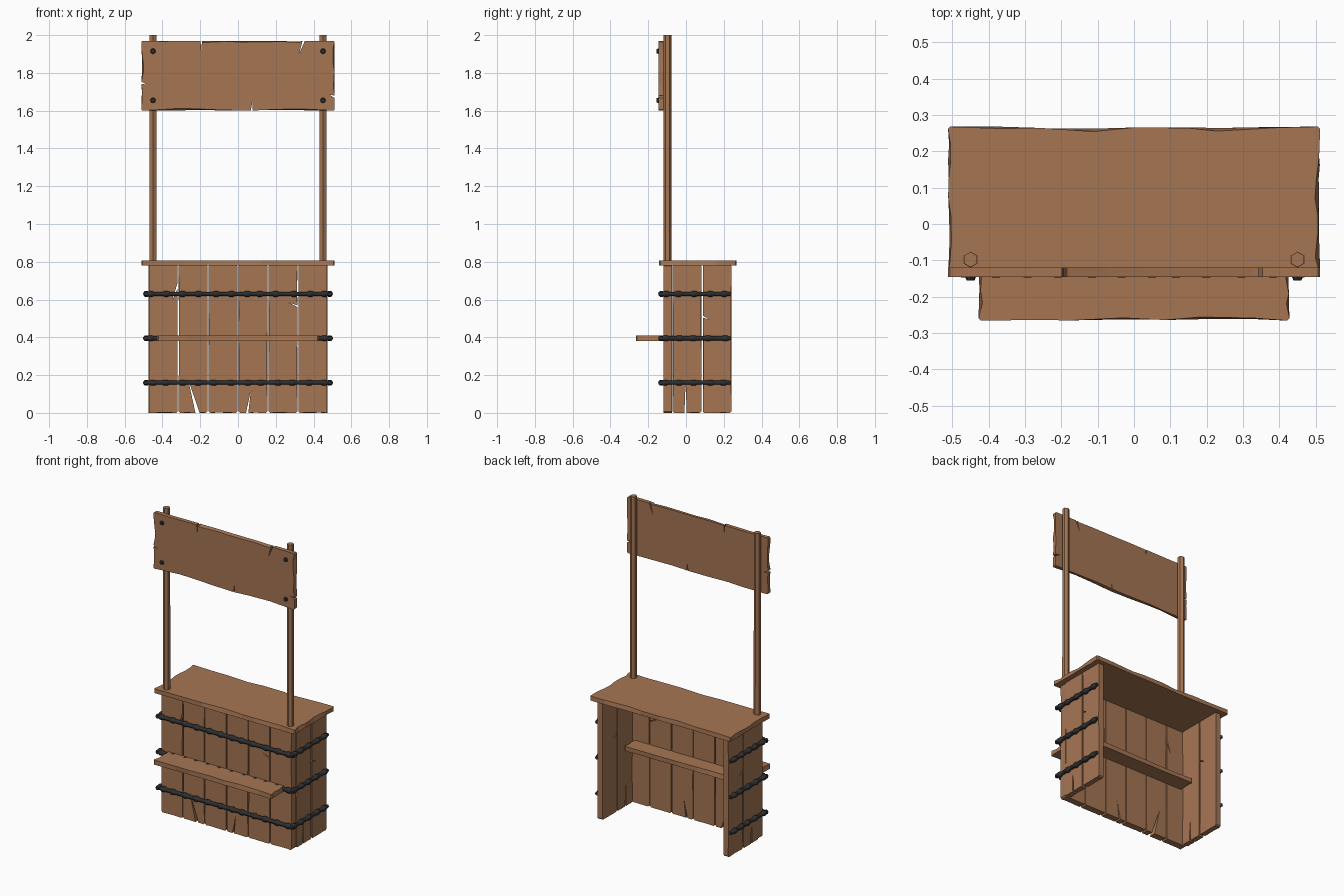
import bpy, bmesh, random
from math import pi
from mathutils import Vector, Matrix

random.seed(7)
if "Cube" in bpy.data.objects:
    bpy.data.objects.remove(bpy.data.objects["Cube"], do_unlink=True)


def material(name, color):
    m = bpy.data.materials.new(name)
    m.use_nodes = True
    m.diffuse_color = color
    m.node_tree.nodes["Principled BSDF"].inputs["Base Color"].default_value = color
    return m


WOOD = material("brown wood", (0.38, 0.18, 0.088, 1))
IRON = material("dark iron", (0.027, 0.028, 0.031, 1))


def finish(name, bm, mat):
    bmesh.ops.recalc_face_normals(bm, faces=bm.faces)
    mesh = bpy.data.meshes.new(name)
    bm.to_mesh(mesh)
    bm.free()
    mesh.materials.append(mat)
    obj = bpy.data.objects.new(name, mesh)
    bpy.context.collection.objects.link(obj)
    return obj


def board(name, axes, u, v, t, wear=0.006, steps=4, chamfer=0.006, notches=()):
    """Worn board: u, v are its face ranges, t its thickness (worn face first).
    A notch is (edge, fraction along it, depth, width, lean)."""
    corners = [Vector(c) for c in
               ((u[0], v[0]), (u[1], v[0]), (u[1], v[1]), (u[0], v[1]))]
    rings = ([], [])
    for e in range(4):
        a, b = corners[e], corners[(e + 1) % 4]
        length = (b - a).length
        d = (b - a) / length
        n = Vector((-d.y, d.x))
        marks = [(chamfer, 0, 0), (length - chamfer, 0, 0)]
        for k in range(1, steps):
            s = length * (k + random.uniform(-0.3, 0.3)) / steps
            marks.append((s, random.uniform(0, wear), random.uniform(0, wear * 0.4)))
        for edge, f, depth, width, lean in notches:
            if edge == e:
                s = f * length
                marks = [m for m in marks if abs(m[0] - s) > width]
                marks += [(s - width / 2, 0, 0), (s, depth, depth), (s + width / 2, 0, 0)]
        for s, front, back in sorted(marks):
            for ring, inset in zip(rings, (front, back)):
                ring.append(a + d * s + n * inset)
        # lean the notch tips sideways
        for edge, f, depth, width, lean in notches:
            if edge == e and lean:
                tip = a + d * (f * length) + n * depth
                for ring in rings:
                    for p in ring:
                        if (p - tip).length < 1e-5:
                            p += d * lean
    bm = bmesh.new()
    loops = []
    for ring, depth in zip(rings, t):
        verts = []
        for p in ring:
            co = dict(zip(axes, (p.x, p.y, depth)))
            verts.append(bm.verts.new((co["x"], co["y"], co["z"])))
        loops.append(verts)
        bm.faces.new(verts)
    count = len(loops[0])
    for i in range(count):
        j = (i + 1) % count
        bm.faces.new((loops[0][i], loops[0][j], loops[1][j], loops[1][i]))
    return finish(name, bm, WOOD)


def prism(name, mat, sides, r1, r2, depth, loc, rot=Matrix()):
    bm = bmesh.new()
    bmesh.ops.create_cone(bm, cap_ends=True, segments=sides, radius1=r1,
                          radius2=r2, depth=depth,
                          matrix=Matrix.Translation(loc) @ rot)
    return finish(name, bm, mat)


def band(name, start, end, knots):
    """Iron rod with raised collars along it."""
    a, b = Vector(start), Vector(end)
    d = (b - a).normalized()
    pts = [(a, 0.9)]
    for k in range(knots):
        c = a.lerp(b, (k + 0.5 + random.uniform(-0.12, 0.12)) / knots)
        pts += [(c + d * o, r) for o, r in
                ((-0.017, 1), (-0.010, 1.4), (0.010, 1.4), (0.017, 1))]
    pts.append((b, 0.9))
    curve = bpy.data.curves.new(name, "CURVE")
    curve.dimensions = "3D"
    curve.bevel_depth = 0.0125
    curve.bevel_resolution = 1
    curve.use_fill_caps = True
    spline = curve.splines.new("POLY")
    spline.points.add(len(pts) - 1)
    for p, (co, r) in zip(spline.points, pts):
        p.co = (*co, 1)
        p.radius = r
    curve.materials.append(IRON)
    obj = bpy.data.objects.new(name, curve)
    bpy.context.collection.objects.link(obj)
    bpy.ops.object.select_all(action="DESELECT")
    obj.select_set(True)
    bpy.context.view_layer.objects.active = obj
    bpy.ops.object.convert(target="MESH")


# Front planks, some split from the bottom edge
splits = {1: (0, 0.65, 0.18, 0.022, -0.05), 3: (0, 0.3, 0.12, 0.012, 0.02),
          4: (1, 0.72, 0.05, 0.008, 0.02), 0: (1, 0.86, 0.03, 0.03, -0.08)}
for i in range(6):
    x = -0.475 + i * 0.95 / 6
    cuts = [splits[i]] if i in splits else []
    board(f"front_plank_{i + 1}", "xzy", (x + 0.0025, x + 0.95 / 6 - 0.0025),
          (0, 0.785), (-0.12, -0.075), wear=0.003, chamfer=0.008, notches=cuts)

# Side planks
for side, s in (("left", 1), ("right", -1)):
    for i, (y0, y1) in enumerate(((-0.071, 0.082), (0.089, 0.24))):
        cuts = [(3, 0.35, 0.04, 0.01, 0.02)] if i else [(0, 0.45, 0.16, 0.012, 0.0)]
        board(f"{side}_side_plank_{i + 1}", "yzx", (y0, y1), (0, 0.785),
              (s * 0.475, s * 0.44), wear=0.003, chamfer=0.008, notches=cuts)

# Counter top and the shelf passing through the front
board("counter_top", "xyz", (-0.512, 0.512), (-0.142, 0.268), (0.808, 0.78),
      wear=0.014, steps=8)
board("shelf", "xyz", (-0.428, 0.428), (-0.266, 0.03), (0.41, 0.38),
      wear=0.012, steps=7)

# Sign board with cracked edges
board("sign_board", "xzy", (-0.512, 0.512), (1.6, 1.97), (-0.146, -0.12),
      wear=0.012, steps=7,
      notches=[(0, 0.57, 0.045, 0.008, 0.004), (2, 0.16, 0.07, 0.012, 0.025),
               (2, 0.69, 0.05, 0.008, 0.0), (3, 0.6, 0.03, 0.012, 0.01),
               (1, 0.2, 0.03, 0.012, 0.01)])

# Posts and the nails that hold the sign
facing = Matrix.Rotation(pi / 2, 4, "X")
for side, s in (("left", 1), ("right", -1)):
    prism(f"{side}_post", WOOD, 6, 0.022, 0.021, 1.2, (s * 0.45, -0.098, 1.4))
    for height, z in (("lower", 1.655), ("upper", 1.915)):
        prism(f"{side}_{height}_nail", IRON, 8, 0.016, 0.011, 0.014,
              (s * 0.45, -0.149, z), facing)

# Iron bands around the front and sides
for level, z in (("lower", 0.16), ("middle", 0.395), ("upper", 0.63)):
    band(f"{level}_front_band", (-0.5, -0.13, z), (0.5, -0.13, z), 12)
    for side, s in (("left", 1), ("right", -1)):
        band(f"{level}_{side}_band", (s * 0.486, -0.145, z),
             (s * 0.486, 0.235, z), 5)
